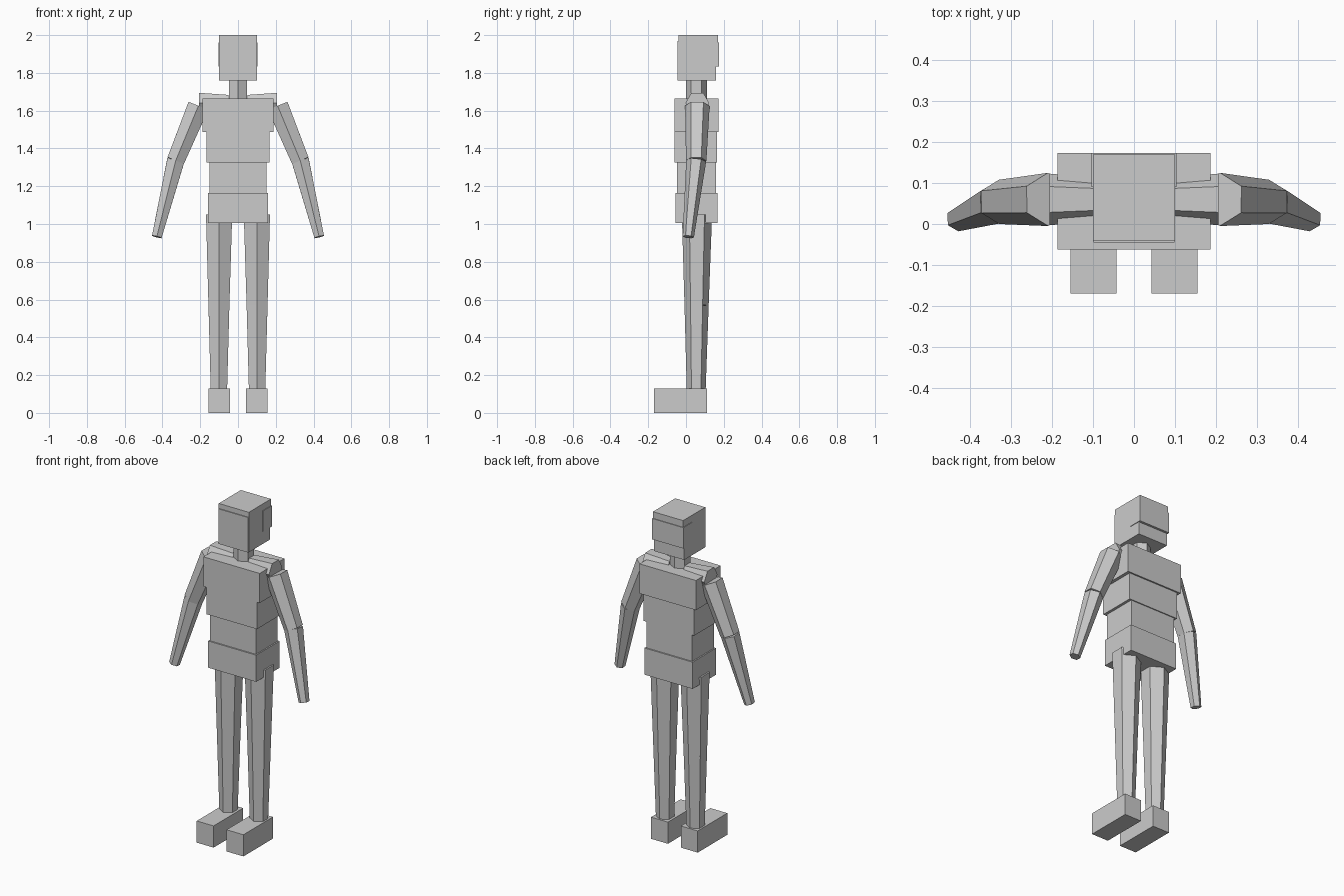
import bpy, bmesh, math
from mathutils import Vector

cube = bpy.data.objects.get("Cube")
if cube:
    bpy.data.objects.remove(cube, do_unlink=True)

grey = bpy.data.materials.new("plain grey")
grey.use_nodes = True
grey.diffuse_color = (0.6, 0.6, 0.6, 1)
grey.node_tree.nodes["Principled BSDF"].inputs["Base Color"].default_value = (0.6, 0.6, 0.6, 1)


def add_object(name, bm):
    bmesh.ops.recalc_face_normals(bm, faces=bm.faces)
    mesh = bpy.data.meshes.new(name)
    bm.to_mesh(mesh)
    bm.free()
    mesh.materials.append(grey)
    obj = bpy.data.objects.new(name, mesh)
    bpy.context.collection.objects.link(obj)
    return obj


def box(name, x, y, z):
    """Box spanning the (min, max) pair on each axis."""
    bm = bmesh.new()
    bmesh.ops.create_cube(bm, size=1)
    for v in bm.verts:
        v.co = [lo + (c + 0.5) * (hi - lo) for c, (lo, hi) in zip(v.co, (x, y, z))]
    return add_object(name, bm)


def limb(name, start, end, r_start, r_end):
    """Tapered six-sided bar with corners pointing forward and back."""
    start, end = Vector(start), Vector(end)
    axis = (end - start).normalized()
    depth = Vector((0, 1, 0))
    depth = (depth - axis * depth.dot(axis)).normalized()
    side = axis.cross(depth)
    bm = bmesh.new()
    rings = []
    for centre, r in ((start, r_start), (end, r_end)):
        angles = [math.tau * i / 6 for i in range(6)]
        rings.append([bm.verts.new(centre + r * (depth * math.cos(a) + side * math.sin(a)))
                      for a in angles])
    a, b = rings
    bm.faces.new(a)
    bm.faces.new(b)
    for i in range(6):
        j = (i + 1) % 6
        bm.faces.new((a[i], a[j], b[j], b[i]))
    return add_object(name, bm)


# Torso: stacked boxes
for name, w, y, z in (
    ("pelvis", 0.16, (-0.056, 0.166), (1.005, 1.165)),
    ("waist", 0.152, (-0.048, 0.158), (1.16, 1.33)),
    ("lower_chest", 0.168, (-0.06, 0.164), (1.325, 1.49)),
    ("upper_chest", 0.187, (-0.062, 0.173), (1.487, 1.665)),
):
    box(name, (-w, w), y, z)

# Head: jaw, skull, face plate and a slightly wider back of the head
box("jaw", (-0.1, 0.1), (-0.04, 0.16), (1.76, 1.84))
box("skull", (-0.1, 0.1), (-0.04, 0.17), (1.835, 2.0))
box("face_plate", (-0.099, 0.099), (-0.045, -0.035), (1.76, 1.97))
box("back_of_head", (-0.104, 0.104), (0.09, 0.174), (1.835, 1.96))
limb("neck", (0, 0.055, 1.64), (0, 0.055, 1.765), 0.055, 0.055)

# Paired parts
for label, s in (("left", 1), ("right", -1)):
    limb(label + "_shoulder", (0.05 * s, 0.06, 1.64), (0.207 * s, 0.06, 1.64), 0.05, 0.063)

    shoulder = (0.21 * s, 0.06, 1.625)
    elbow = (0.33 * s, 0.054, 1.335)
    wrist = (0.43 * s, 0.012, 0.932)
    limb(label + "_upper_arm", shoulder, elbow, 0.065, 0.054)
    limb(label + "_forearm", elbow, wrist, 0.053, 0.03)

    hip = (0.1 * s, 0.058, 1.05)
    knee = (0.101 * s, 0.056, 0.57)
    ankle = (0.101 * s, 0.054, 0.12)
    limb(label + "_thigh", hip, knee, 0.08, 0.064)
    limb(label + "_shin", knee, ankle, 0.064, 0.05)

    box(label + "_foot", sorted((0.043 * s, 0.155 * s)), (-0.17, 0.11), (0, 0.13))
